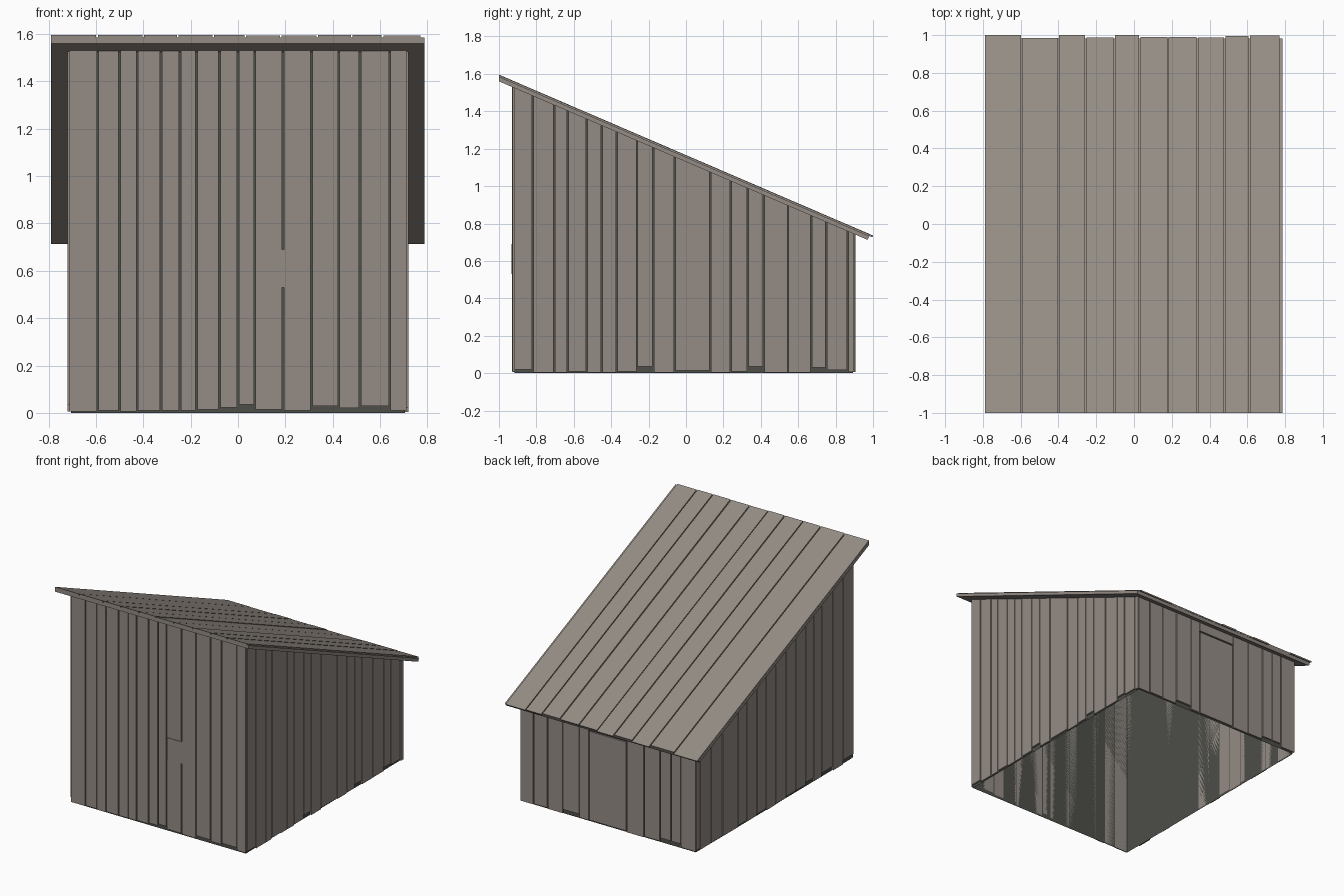
import bpy, bmesh, random
from mathutils import Vector

random.seed(4)
if "Cube" in bpy.data.objects:
    bpy.data.objects.remove(bpy.data.objects["Cube"], do_unlink=True)


def material(name, rgb):
    m = bpy.data.materials.new(name)
    m.use_nodes = True
    m.diffuse_color = (*rgb, 1)
    m.node_tree.nodes["Principled BSDF"].inputs["Base Color"].default_value = (*rgb, 1)
    return m


WOOD = material("weathered wood", (0.30, 0.265, 0.235))
DARK = material("dark lining", (0.075, 0.077, 0.066))

SLOPE = -0.43
GAP = 0.007


def eave(y, lift=0.0):
    """Height of the roof underside at y."""
    return 1.56 + SLOPE * (y + 1) + lift


def finish(name, bm, mat):
    mesh = bpy.data.meshes.new(name)
    bm.to_mesh(mesh)
    bm.free()
    mesh.materials.append(mat)
    obj = bpy.data.objects.new(name, mesh)
    bpy.context.collection.objects.link(obj)
    return obj


def hull(bm, points):
    verts = [bm.verts.new(p) for p in points]
    bmesh.ops.convex_hull(bm, input=verts)
    edges = {e for v in verts for e in v.link_edges}
    bmesh.ops.dissolve_limit(bm, angle_limit=0.01, verts=verts, edges=list(edges))


def plank(bm, a, b, out, depth, bottom, top=None):
    """Upright board from a to b, reaching the roof unless top is given."""
    pts = []
    for p in (a, b):
        for q in (Vector(p), Vector(p) + Vector(out) * depth):
            pts.append((q.x, q.y, bottom))
            pts.append((q.x, q.y, eave(q.y) if top is None else top))
    hull(bm, pts)


def wall(name, cuts, place, out, lifts=None):
    """Row of boards between neighbouring cuts."""
    bm = bmesh.new()
    for i, (s, e) in enumerate(zip(cuts, cuts[1:])):
        low = lifts[i] if lifts else random.choice((0.005, 0.01, 0.01, 0.02, 0.035))
        plank(bm, place(s + GAP / 2), place(e - GAP / 2), out,
              random.uniform(0.010, 0.014), low)
    return finish(name, bm, WOOD)


# Dark inner lining, open at the bottom
X, F, B = 0.706, -0.917, 0.893
bm = bmesh.new()
corners = [(-X, F), (X, F), (X, B), (-X, B)]
low = [bm.verts.new((x, y, 0)) for x, y in corners]
high = [bm.verts.new((x, y, eave(y))) for x, y in corners]
for i in range(4):
    j = (i + 1) % 4
    bm.faces.new((low[i], low[j], high[j], high[i]))
bm.faces.new(high)
finish("inner_lining", bm, DARK)

# Tall front wall
wall("front_wall_boards",
     [-0.715, -0.592, -0.50, -0.425, -0.325, -0.245, -0.175, -0.078, 0.0,
      0.07, 0.19, 0.31, 0.425, 0.515, 0.64, 0.715],
     lambda s: (s, F, 0), (0, -1, 0),
     [0.006, 0.01, 0.006, 0.01, 0.01, 0.01, 0.015, 0.022, 0.035,
      0.015, 0.01, 0.03, 0.02, 0.03, 0.01])

# Small patch board on the front
bm = bmesh.new()
plank(bm, (0.074, F, 0), (0.196, F, 0), (0, -1, 0), 0.015, 0.53, 0.69)
finish("front_patch", bm, WOOD)

# Sloping side walls
wall("left_wall_boards",
     [-0.922, -0.82, -0.705, -0.632, -0.53, -0.45, -0.37, -0.262, -0.175,
      -0.06, 0.13, 0.24, 0.33, 0.415, 0.545, 0.67, 0.75, 0.865, 0.903],
     lambda s: (X, s, 0), (1, 0, 0),
     [0.02, 0.004, 0.004, 0.01, 0.004, 0.004, 0.01, 0.035, 0.004,
      0.013, 0.004, 0.01, 0.035, 0.004, 0.004, 0.03, 0.018, 0.005])
wall("right_wall_boards",
     [-0.922, -0.80, -0.68, -0.55, -0.46, -0.37, -0.25, -0.14, -0.02,
      0.09, 0.20, 0.32, 0.42, 0.60, 0.73, 0.86, 0.903],
     lambda s: (-X, s, 0), (-1, 0, 0))

# Low back wall on both sides of the door
back = lambda s: (s, B, 0)
wall("back_wall_boards_right", [-0.715, -0.59, -0.51, -0.42, -0.29, -0.15],
     back, (0, 1, 0))
wall("back_wall_boards_left", [0.155, 0.235, 0.37, 0.495, 0.61, 0.715],
     back, (0, 1, 0))

# Door and the board above it
bm = bmesh.new()
plank(bm, back(-0.146), back(0.151), (0, 1, 0), 0.011, 0.012, 0.665)
finish("door", bm, WOOD)
bm = bmesh.new()
plank(bm, back(-0.15), back(0.155), (0, 1, 0), 0.012, 0.675)
finish("door_header", bm, WOOD)


def roof_piece(bm, x0, x1, y1, under, over):
    """Sloping slab, plumb at the front and square-cut at the back."""
    pts = []
    for x in (x0, x1):
        for lift in (under, over):
            pts.append((x, -1, eave(-1, lift)))
            y = y1 + 0.4 * (lift - 0.035)
            pts.append((x, y, eave(y, lift)))
    hull(bm, pts)


# Roof deck with overlapping boards on top
bm = bmesh.new()
roof_piece(bm, -0.79, 0.787, 0.985, 0, 0.025)
finish("roof_deck", bm, WOOD)

bm = bmesh.new()
cuts = [-0.793, -0.595, -0.40, -0.255, -0.105, 0.03, 0.18, 0.335, 0.48, 0.61, 0.775]
ends = [1.0, 0.985, 1.0, 0.988, 1.0, 0.99, 0.99, 0.987, 0.995, 0.998]
for s, e, end in zip(cuts, cuts[1:], ends):
    roof_piece(bm, s + GAP / 2, e - GAP / 2, end, 0.025, random.uniform(0.033, 0.036))
finish("roof_boards", bm, WOOD)
